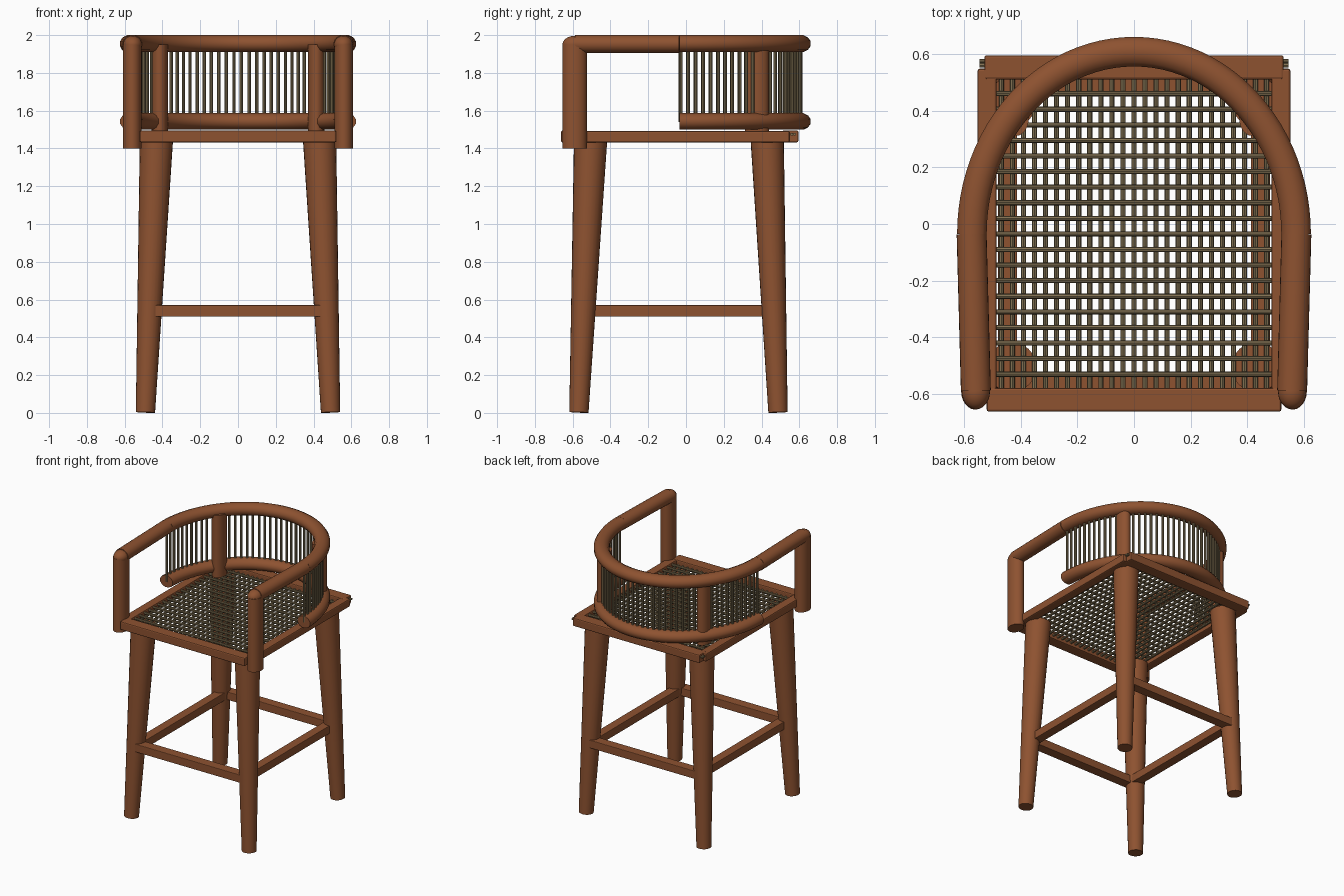
import bpy, bmesh, math
from mathutils import Vector, Matrix

cube = bpy.data.objects.get("Cube")
if cube:
    bpy.data.objects.remove(cube, do_unlink=True)


def material(name, rgb):
    m = bpy.data.materials.new(name)
    m.use_nodes = True
    m.diffuse_color = (*rgb, 1)
    m.node_tree.nodes["Principled BSDF"].inputs["Base Color"].default_value = (*rgb, 1)
    return m


WOOD = material("warm brown wood", (0.27, 0.085, 0.03))
CANE = material("grey tan cane", (0.22, 0.165, 0.085))


def finish(name, bm, mat, smooth=True):
    bmesh.ops.recalc_face_normals(bm, faces=bm.faces)
    mesh = bpy.data.meshes.new(name)
    bm.to_mesh(mesh)
    bm.free()
    mesh.materials.append(mat)
    ob = bpy.data.objects.new(name, mesh)
    bpy.context.collection.objects.link(ob)
    if smooth:
        bpy.ops.object.select_all(action='DESELECT')
        ob.select_set(True)
        bpy.context.view_layer.objects.active = ob
        bpy.ops.object.shade_smooth_by_angle(angle=math.radians(35))
    return ob


def rod(bm, a, b, r1, r2=None, sides=24, squash=(1, 1)):
    """Round bar from a to b; squash scales its local cross-section."""
    a, b = Vector(a), Vector(b)
    d = b - a
    m = (Matrix.Translation((a + b) / 2) @ d.to_track_quat('Z', 'Y').to_matrix().to_4x4()
         @ Matrix.Diagonal((*squash, 1, 1)))
    bmesh.ops.create_cone(bm, cap_ends=True, segments=sides, radius1=r1,
                          radius2=r1 if r2 is None else r2, depth=d.length, matrix=m)


def box(name, lo, hi, bevel=0.008):
    lo, hi = Vector(lo), Vector(hi)
    bm = bmesh.new()
    bmesh.ops.create_cube(bm, size=1, matrix=Matrix.Translation((lo + hi) / 2)
                          @ Matrix.Diagonal((*(hi - lo), 1)))
    ob = finish(name, bm, WOOD, False)
    mod = ob.modifiers.new("soft edges", 'BEVEL')
    mod.width = bevel
    mod.segments = 2
    return ob


# Half-ellipse plan shared by the back rails and spindles
RX, RY, Y0 = 0.572, 0.643, -0.035


def plan(t):
    return Vector((RX * math.cos(t), Y0 + RY * math.sin(t), 0))


def back_rail(name, z, half_width, half_height, steps=48, sides=12):
    bm = bmesh.new()
    rings = []
    for i in range(steps + 1):
        t = math.pi * i / steps
        normal = Vector((RY * math.cos(t), RX * math.sin(t), 0)).normalized()
        ring = []
        for k in range(sides):
            a = math.tau * (k + 0.5) / sides
            ring.append(bm.verts.new(plan(t) + normal * half_width * math.cos(a)
                                     + Vector((0, 0, z + half_height * math.sin(a)))))
        rings.append(ring)
    for r, s in zip(rings, rings[1:]):
        for k in range(sides):
            n = (k + 1) % sides
            bm.faces.new((r[k], r[n], s[n], s[k]))
    bm.faces.new(rings[0])
    bm.faces.new(rings[-1][::-1])
    finish(name, bm, WOOD)


back_rail("top_back_rail", 1.955, 0.054, 0.046)
back_rail("bottom_back_rail", 1.543, 0.054, 0.045)

# Tapered splayed legs, arm posts, arms and back posts
for side, sx in (("left", 1), ("right", -1)):
    for end, top_y, foot_y in (("front", -0.505, -0.567), ("back", 0.43, 0.487)):
        bm = bmesh.new()
        rod(bm, (sx * 0.49, foot_y, 0.003), (sx * 0.432, top_y, 1.445), 0.051, 0.088)
        finish(f"{end}_{side}_leg", bm, WOOD)

    bm = bmesh.new()
    rod(bm, (sx * 0.56, -0.59, 1.4), (sx * 0.56, -0.59, 1.95), 0.05, squash=(1, 1.3))
    finish(f"{side}_arm_post", bm, WOOD)

    bm = bmesh.new()
    rod(bm, (sx * 0.558, -0.588, 1.953), (sx * 0.573, Y0, 1.953), 0.048, squash=(1.1, 1))
    finish(f"{side}_arm", bm, WOOD)

    # Rounded cap where the arm meets the post
    bm = bmesh.new()
    bmesh.ops.create_uvsphere(bm, u_segments=24, v_segments=12, radius=1,
                              matrix=Matrix.Translation((sx * 0.558, -0.59, 1.95))
                              @ Matrix.Diagonal((0.05, 0.064, 0.046, 1)))
    finish(f"{side}_arm_cap", bm, WOOD)

    bm = bmesh.new()
    rod(bm, (sx * 0.415, 0.375, 1.48), (sx * 0.415, 0.375, 1.95), 0.044, squash=(1, 1.45))
    finish(f"{side}_back_post", bm, WOOD)

    # Side seat rail and side stretcher
    xs = sorted((sx * 0.485, sx * 0.552))
    box(f"{side}_seat_rail", (xs[0], -0.6, 1.432), (xs[1], 0.548, 1.492))
    xs = sorted((sx * 0.412, sx * 0.48))
    box(f"{side}_stretcher", (xs[0], -0.54, 0.51), (xs[1], 0.46, 0.57), 0.004)

# Front and back seat rails and stretchers
box("front_seat_rail", (-0.52, -0.662, 1.432), (0.52, -0.578, 1.495))
box("back_seat_rail", (-0.528, 0.51, 1.432), (0.528, 0.595, 1.495))
box("front_stretcher", (-0.45, -0.6, 0.51), (0.45, -0.525, 0.57), 0.004)
box("back_stretcher", (-0.45, 0.45, 0.51), (0.45, 0.522, 0.57), 0.004)

# Woven seat: lengthwise strands under crosswise strands
bm = bmesh.new()
for i in range(25):
    x = (i - 12) * 0.039
    rod(bm, (x, -0.585, 1.458), (x, 0.515, 1.458), 0.009, sides=8)
for i in range(19):
    y = -0.53 + i * 0.055
    rod(bm, (-0.488, y, 1.476), (0.488, y, 1.476), 0.009, sides=8)
for sx in (-1, 1):
    for y in (0.56, 0.575):
        rod(bm, (sx * 0.52, y, 1.475), (sx * 0.545, y, 1.475), 0.008, sides=8)
finish("woven_seat", bm, CANE)

# Thin spindles spaced evenly along the curved back
fine = [plan(math.pi * i / 600) for i in range(601)]
lengths = [0]
for p, q in zip(fine, fine[1:]):
    lengths.append(lengths[-1] + (q - p).length)
COUNT = 48
bm = bmesh.new()
j = 0
for i in range(COUNT):
    target = lengths[-1] * (i + 0.1) / (COUNT - 0.8)
    while j < 600 and lengths[j] < target:
        j += 1
    x, y, _ = fine[j]
    rod(bm, (x, y, 1.54), (x, y, 1.95), 0.009, sides=8)
finish("back_spindles", bm, CANE)
